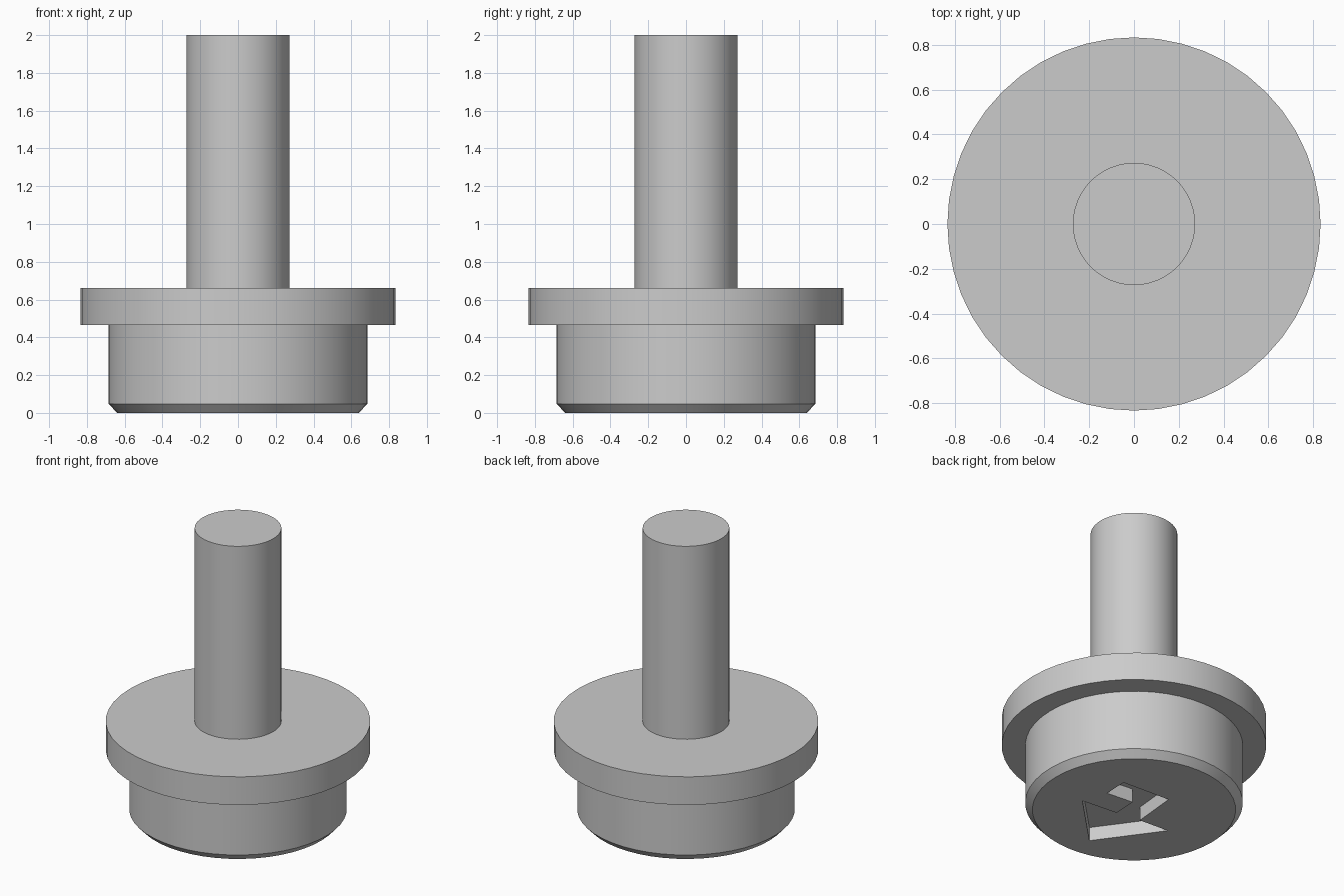
import bpy, bmesh
from math import radians, tau
from mathutils import Matrix, Vector

cube = bpy.data.objects.get("Cube")
if cube:
    bpy.data.objects.remove(cube, do_unlink=True)

SEGMENTS = 48

grey = bpy.data.materials.new("plain grey")
grey.use_nodes = True
colour = (0.6, 0.6, 0.6, 1)
grey.diffuse_color = colour
grey.node_tree.nodes["Principled BSDF"].inputs["Base Color"].default_value = colour


def finish(name, bm):
    """Turn a bmesh into a linked object with outward normals."""
    bmesh.ops.recalc_face_normals(bm, faces=bm.faces)
    mesh = bpy.data.meshes.new(name)
    bm.to_mesh(mesh)
    bm.free()
    mesh.materials.append(grey)
    obj = bpy.data.objects.new(name, mesh)
    bpy.context.collection.objects.link(obj)
    return obj


def lathe(name, profile):
    """Closed turned solid from (radius, height) rings, capped at both ends."""
    bm = bmesh.new()
    rings = []
    for radius, height in profile:
        rings.append([bm.verts.new(Matrix.Rotation(tau * i / SEGMENTS, 3, "Z")
                                   @ Vector((radius, 0, height)))
                      for i in range(SEGMENTS)])
    for low, high in zip(rings, rings[1:]):
        for i in range(SEGMENTS):
            j = (i + 1) % SEGMENTS
            bm.faces.new((low[i], low[j], high[j], high[i]))
    bm.faces.new(rings[0])
    bm.faces.new(rings[-1])
    return finish(name, bm)


def prism(name, outline, bottom, top):
    """Flat outline extruded upwards."""
    bm = bmesh.new()
    face = bm.faces.new([bm.verts.new((x, y, bottom)) for x, y in outline])
    extruded = bmesh.ops.extrude_face_region(bm, geom=[face])["geom"]
    verts = [g for g in extruded if isinstance(g, bmesh.types.BMVert)]
    bmesh.ops.translate(bm, verts=verts, vec=(0, 0, top - bottom))
    return finish(name, bm)


# Chamfered plug, wide flange and slim stem, turned as one solid
body = lathe("stepped_plug", [
    (0.64, 0), (0.685, 0.048),
    (0.685, 0.465), (0.833, 0.465),
    (0.833, 0.66), (0.273, 0.66),
    (0.273, 2),
])

# Bent arrow recess in the underside
cutter = prism("arrow_recess_cutter", [
    (0.27, 0.218), (-0.085, 0.237), (-0.115, -0.08),
    (-0.334, -0.066), (-0.036, -0.48), (0.32, -0.124),
    (0.058, -0.102), (0.067, 0.066), (0.262, 0.049),
], -0.1, 0.095)
cutter.hide_render = True

cut = body.modifiers.new("arrow recess", "BOOLEAN")
cut.operation = "DIFFERENCE"
cut.solver = "EXACT"
cut.object = cutter

bpy.ops.object.select_all(action="DESELECT")
body.select_set(True)
bpy.context.view_layer.objects.active = body
bpy.ops.object.modifier_apply(modifier=cut.name)
bpy.data.objects.remove(cutter, do_unlink=True)

# Smooth round walls, crisp steps
bpy.ops.object.shade_smooth_by_angle(angle=radians(30))
